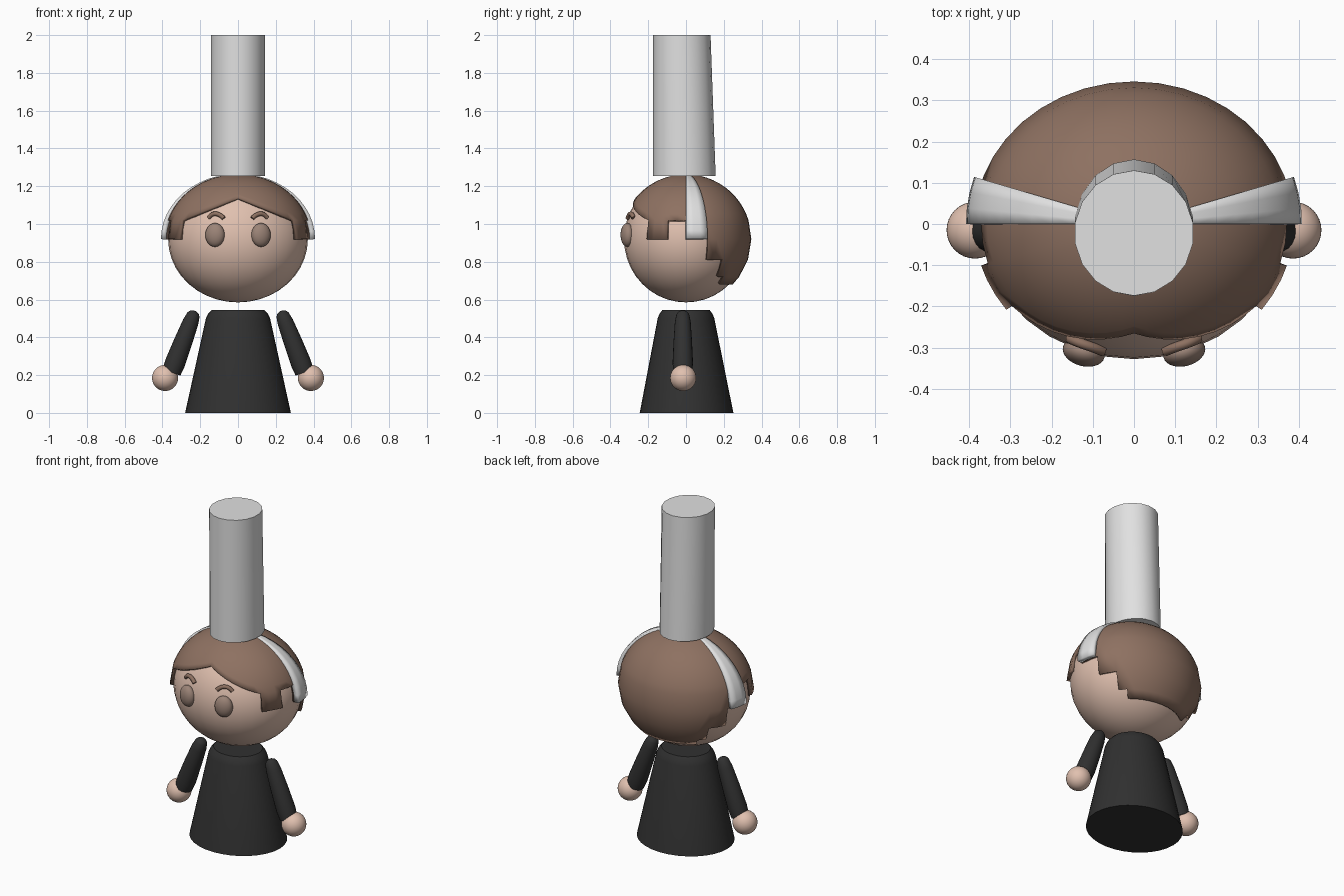
import bpy, bmesh
from math import sin, cos, acos, sqrt, radians, pi
from mathutils import Vector, Matrix

default = bpy.data.objects.get("Cube")
if default:
    bpy.data.objects.remove(default)

HEAD_Z = 0.92


def material(name, rgb):
    m = bpy.data.materials.new(name)
    m.use_nodes = True
    m.diffuse_color = (*rgb, 1)
    m.node_tree.nodes["Principled BSDF"].inputs["Base Color"].default_value = (*rgb, 1)
    return m


skin = material("skin", (0.75, 0.53, 0.43))
brown = material("hair brown", (0.27, 0.165, 0.12))
eye_tan = material("eye brown", (0.33, 0.23, 0.185))
black = material("cloth black", (0.03, 0.03, 0.03))
grey = material("light grey", (0.75, 0.75, 0.75))


def finish(name, bm, mat, angle=35):
    bmesh.ops.recalc_face_normals(bm, faces=bm.faces)
    mesh = bpy.data.meshes.new(name)
    bm.to_mesh(mesh)
    bm.free()
    mesh.materials.append(mat)
    mesh.polygons.foreach_set("use_smooth", [True] * len(mesh.polygons))
    mesh.set_sharp_from_angle(angle=radians(angle))
    ob = bpy.data.objects.new(name, mesh)
    bpy.context.collection.objects.link(ob)
    return ob


def ellipsoid(name, centre, radii, mat, turn=0):
    bm = bmesh.new()
    bmesh.ops.create_uvsphere(bm, u_segments=32, v_segments=20, radius=1)
    bm.transform(Matrix.Translation(centre) @ Matrix.Rotation(turn, 4, "Z")
                 @ Matrix.Diagonal((*radii, 1)))
    return finish(name, bm, mat)


def loft(name, rings, sides, mat, matrix=Matrix()):
    """Rings are (z, y centre, x radius, y radius), capped at both ends."""
    bm = bmesh.new()
    loops = []
    for z, yc, rx, ry in rings:
        loops.append([bm.verts.new((rx * sin(2 * pi * i / sides),
                                    yc + ry * cos(2 * pi * i / sides), z))
                      for i in range(sides)])
    for a, b in zip(loops, loops[1:]):
        for i in range(sides):
            j = (i + 1) % sides
            bm.faces.new((a[i], a[j], b[j], b[i]))
    bm.faces.new(loops[0])
    bm.faces.new(loops[-1])
    bm.transform(matrix)
    return finish(name, bm, mat)


def shell(name, radii, angles, base, levels, reach, thickness, mat):
    """Mirrored cap on an ellipsoid; cells below base(t) are kept down to reach(t)."""
    rx, ry, rz = radii
    rows = 12
    bm = bmesh.new()
    columns = []
    for deg in angles:
        t = radians(deg)
        limit = acos((base(t, radii) - HEAD_Z) / rz)
        polar = [limit * k / rows for k in range(rows + 1)]
        polar += [acos((z - HEAD_Z) / rz) for z in levels]
        columns.append([bm.verts.new((rx * sin(p) * cos(t), ry * sin(p) * sin(t),
                                      HEAD_Z + rz * cos(p))) for p in polar])
    for i in range(len(angles) - 1):
        low = reach((angles[i] + angles[i + 1]) / 2)
        depth = rows + sum(z >= low - 0.001 for z in levels)
        a, b = columns[i], columns[i + 1]
        for k in range(depth):
            bm.faces.new((a[k], a[k + 1], b[k + 1], b[k]))
    bmesh.ops.remove_doubles(bm, verts=bm.verts, dist=0.0005)
    loose = [v for v in bm.verts if not v.link_faces]
    bmesh.ops.delete(bm, geom=loose, context="VERTS")
    ob = finish(name, bm, mat)
    # Make the outside the visible side before thickening inwards
    mesh = ob.data
    p = mesh.polygons[len(mesh.polygons) // 2]
    if p.normal.dot(p.center - Vector((0, 0, HEAD_Z))) < 0:
        mesh.flip_normals()
    mirror = ob.modifiers.new("Mirror", "MIRROR")
    mirror.merge_threshold = 0.001
    solid = ob.modifiers.new("Solidify", "SOLIDIFY")
    solid.thickness = thickness
    solid.offset = -1
    return ob


# Head
ellipsoid("head", (0, 0, HEAD_Z), (0.37, 0.328, 0.335), skin)


# Hair: peaked fringe, square sideburns and a stepped nape
def fringe(t, radii):
    z = 1.02
    if t < radians(-37.5):
        for _ in range(12):
            x = radii[0] * sqrt(1 - ((z - HEAD_Z) / radii[2]) ** 2) * cos(t)
            z = 1.14 - 0.4 * x
    return z


def hair_reach(deg):
    steps = ((-37, 1.02), (-17, 0.92), (0, 1.02), (20, 0.92), (37, 0.81), (46, 0.72))
    return next((z for limit, z in steps if deg < limit), 0.68)


hair_angles = [-90, -84, -77, -70, -63, -56, -49, -43, -37, -30, -23, -17, -8, 0,
               10, 20, 28, 37, 46, 54, 63, 72, 81, 90]
shell("hair", (0.388, 0.346, 0.343), hair_angles, fringe,
      (0.92, 0.81, 0.72, 0.68), hair_reach, 0.02, brown)

# Wedge-shaped band over the head
shell("headband", (0.408, 0.37, 0.346), [0, 6, 12, 18], lambda t, r: 0.92,
      (), lambda deg: 0.92, 0.028, grey)

# Tall hat with a sloping back
loft("hat", [(1.255, -0.009, 0.145, 0.166), (2.0, -0.022, 0.145, 0.152)], 18, grey)

# Body
loft("body", [(0, 0.003, 0.28, 0.248), (0.5, 0, 0.17, 0.15),
              (0.525, 0, 0.158, 0.14), (0.545, 0, 0.14, 0.125)], 32, black)

# Paired parts
for side, s in (("left", 1), ("right", -1)):
    ellipsoid(side + "_eye", (s * 0.122, -0.311, 0.942), (0.052, 0.034, 0.063),
              eye_tan, s * radians(15))
    ellipsoid(side + "_hand", (s * 0.386, -0.015, 0.185), (0.069, 0.069, 0.069), skin)

    # Arm: rounded at the shoulder, wider at the wrist
    shoulder = Vector((s * 0.228, -0.017, 0.54))
    wrist = Vector((s * 0.352, -0.017, 0.215))
    axis = wrist - shoulder
    frame = Matrix.Translation(shoulder) @ axis.to_track_quat("Z", "Y").to_matrix().to_4x4()
    profile = ((0, 0.008), (0.02, 0.024), (0.06, 0.034), (0.18, 0.042),
               (0.5, 0.049), (0.85, 0.054), (1, 0.05))
    loft(side + "_arm", [(f * axis.length, 0, r, r) for f, r in profile], 20, black, frame)

    # Eyebrow: short arched tube following the forehead
    curve = bpy.data.curves.new(side + "_eyebrow", "CURVE")
    curve.dimensions = "3D"
    curve.bevel_depth = 0.012
    curve.bevel_resolution = 2
    curve.use_fill_caps = True
    spline = curve.splines.new("NURBS")
    path = ((0.156, -0.278, 1.032), (0.14, -0.286, 1.056),
            (0.095, -0.301, 1.052), (0.076, -0.309, 1.03))
    spline.points.add(len(path) - 1)
    for point, (x, y, z) in zip(spline.points, path):
        point.co = (s * x, y, z, 1)
    spline.use_endpoint_u = True
    spline.order_u = 3
    curve.materials.append(brown)
    brow = bpy.data.objects.new(side + "_eyebrow", curve)
    bpy.context.collection.objects.link(brow)
